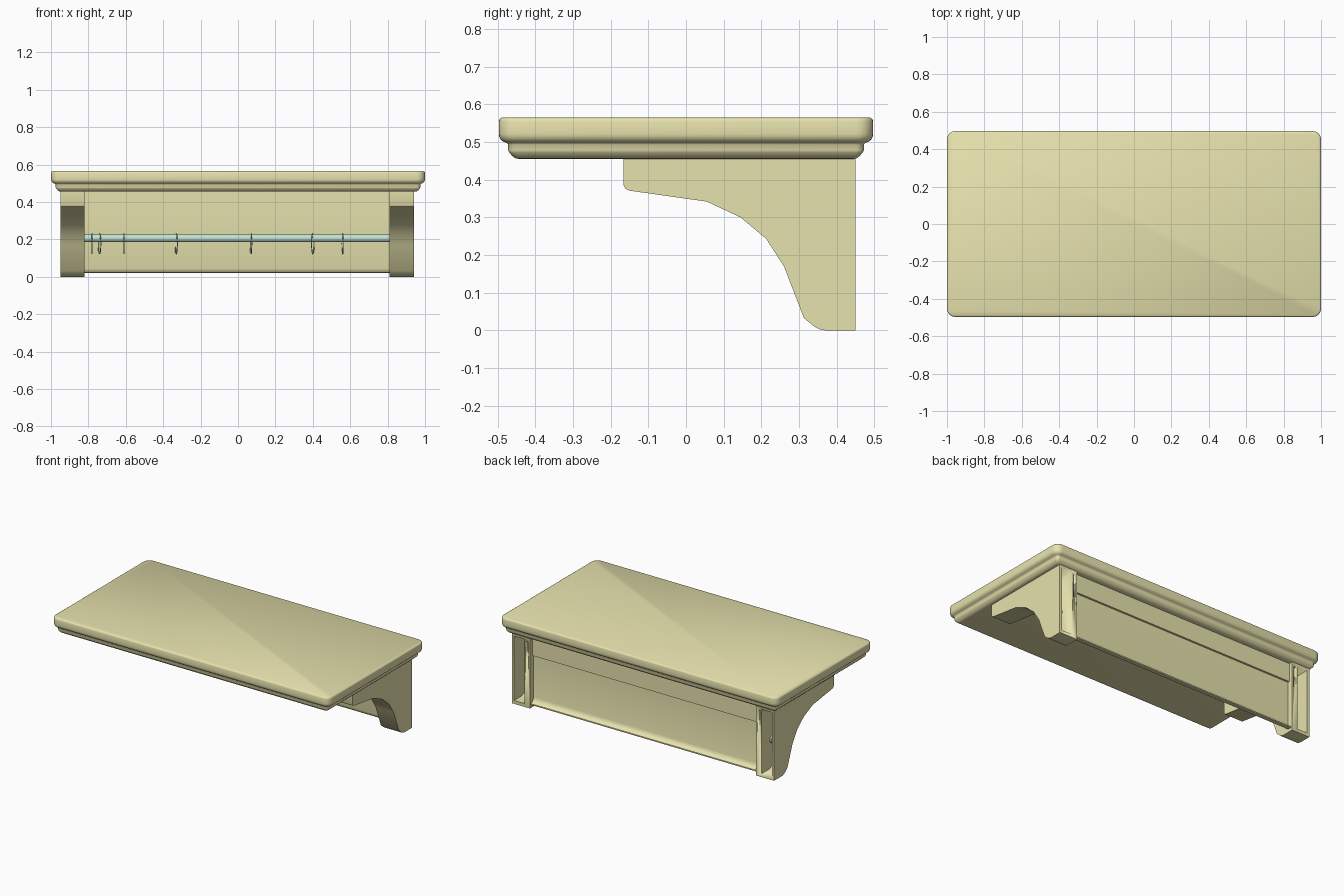
import bpy, bmesh, math

if "Cube" in bpy.data.objects:
    bpy.data.objects.remove(bpy.data.objects["Cube"])

CX = -0.005  # brackets and panel sit slightly off centre


def material(name, color):
    m = bpy.data.materials.new(name)
    m.diffuse_color = color
    m.use_nodes = True
    m.node_tree.nodes["Principled BSDF"].inputs["Base Color"].default_value = m.diffuse_color
    return m


WOOD = material("painted_wood", (0.80, 0.76, 0.42, 1))
GREEN = material("pale_green", (0.55, 0.76, 0.64, 1))


def finish(name, bm, mat, angle=35):
    bmesh.ops.recalc_face_normals(bm, faces=bm.faces)
    me = bpy.data.meshes.new(name)
    bm.to_mesh(me)
    bm.free()
    ob = bpy.data.objects.new(name, me)
    bpy.context.collection.objects.link(ob)
    me.materials.append(mat)
    bpy.ops.object.select_all(action='DESELECT')
    ob.select_set(True)
    bpy.context.view_layer.objects.active = ob
    bpy.ops.object.shade_smooth_by_angle(angle=math.radians(angle))
    return ob


def prism(name, profile, x0, x1, mat=WOOD):
    """Extrude a (y, z) outline from x0 to x1."""
    bm = bmesh.new()
    face = bm.faces.new([bm.verts.new((x0, y, z)) for y, z in profile])
    ext = bmesh.ops.extrude_face_region(bm, geom=[face])
    moved = [g for g in ext["geom"] if isinstance(g, bmesh.types.BMVert)]
    bmesh.ops.translate(bm, verts=moved, vec=(x1 - x0, 0, 0))
    return finish(name, bm, mat)


def cut(ob, cutter):
    mod = ob.modifiers.new("cut", 'BOOLEAN')
    mod.operation, mod.object, mod.solver = 'DIFFERENCE', cutter, 'EXACT'
    bpy.context.view_layer.objects.active = ob
    bpy.ops.object.modifier_apply(modifier=mod.name)
    bpy.data.objects.remove(cutter)


def rounded_rect(hx, hy, r, n=6):
    pts = []
    for k, (sx, sy) in enumerate([(1, 1), (-1, 1), (-1, -1), (1, -1)]):
        for i in range(n + 1):
            a = math.radians(90 * k + 90 * i / n)
            pts.append((sx * (hx - r) + r * math.cos(a), sy * (hy - r) + r * math.sin(a)))
    return pts


# Shelf top: stepped moulding lofted through rounded rectangles (inset, z)
edge = [(0.054, 0.455), (0.044, 0.457), (0.036, 0.463), (0.027, 0.473), (0.025, 0.478),
        (0.025, 0.493), (0.021, 0.498), (0.012, 0.501), (0.005, 0.507), (0.001, 0.515),
        (0, 0.522), (0, 0.555), (0.002, 0.561), (0.008, 0.565)]
bm = bmesh.new()
rings = [[bm.verts.new((x, y, z)) for x, y in
          rounded_rect(1 - d, 0.497 - d, max(0.045 - d, 0.015))] for d, z in edge]
for a, b in zip(rings, rings[1:]):
    for i in range(len(a)):
        j = (i + 1) % len(a)
        bm.faces.new((a[i], a[j], b[j], b[i]))
bm.faces.new(rings[0])
bm.faces.new(rings[-1])
finish("shelf_top", bm, WOOD, 50)

# Brackets: curved outline, hollowed from the back, with a hanging slot
outer = [(0.45, 0), (0.37, 0), (0.355, 0.003), (0.342, 0.009), (0.313, 0.033), (0.26, 0.17),
         (0.213, 0.243), (0.145, 0.30), (0.055, 0.342), (-0.15, 0.371), (-0.161, 0.376),
         (-0.166, 0.387), (-0.166, 0.457), (0.45, 0.457)]
inner = [(0.50, 0.022), (0.375, 0.022), (0.355, 0.028), (0.335, 0.045), (0.283, 0.18),
         (0.232, 0.259), (0.155, 0.322), (0.06, 0.365), (-0.14, 0.393), (-0.14, 0.44),
         (0.50, 0.44)]
slot = [(0.43, 0.36), (0.50, 0.36), (0.50, 0.43), (0.43, 0.43)]
for side, label in ((-1, "left"), (1, "right")):
    br = prism(label + "_bracket", outer, CX + side * 0.815, CX + side * 0.945)
    cut(br, prism("hollow", inner, CX + side * 0.855, CX + side * 0.928))
    cut(br, prism("slot", slot, CX + side * 0.828, CX + side * 0.842))

# Back panel: thin board curling backward at its foot, plus an upper rail
panel = [(0.398, 0.337), (0.398, 0.045), (0.402, 0.032), (0.41, 0.023), (0.423, 0.02),
         (0.44, 0.02), (0.44, 0.028), (0.426, 0.033), (0.416, 0.045), (0.412, 0.06),
         (0.412, 0.337)]
rail = [(0.404, 0.457), (0.404, 0.335), (0.425, 0.335), (0.425, 0.457)]
prism("back_panel", panel, CX - 0.817, CX + 0.817)
prism("back_rail", rail, CX - 0.817, CX + 0.817)

# Hanging rod, its ends poking into the hollow brackets
ROD_Y, ROD_Z, ROD_R = 0.345, 0.207, 0.022
rod = [(ROD_Y + ROD_R * math.cos(i * math.tau / 20), ROD_Z + ROD_R * math.sin(i * math.tau / 20))
       for i in range(20)]
prism("hanging_rod", rod, CX - 0.865, CX + 0.865, GREEN)

# Thin rings hung on the rod, each slightly turned
for k, (x, turn) in enumerate([(-0.78, 0), (-0.74, 7), (-0.61, 1), (-0.33, 6),
                               (0.07, 4), (0.40, -7), (0.56, 3)]):
    bpy.ops.mesh.primitive_torus_add(major_segments=32, minor_segments=8, major_radius=0.054,
                                     minor_radius=0.0025, location=(x, ROD_Y - 0.004, 0.177),
                                     rotation=(0, math.pi / 2, math.radians(turn)))
    ring = bpy.context.object
    ring.name = f"rod_ring_{k + 1}"
    ring.data.materials.append(GREEN)
    bpy.ops.object.shade_smooth_by_angle()
